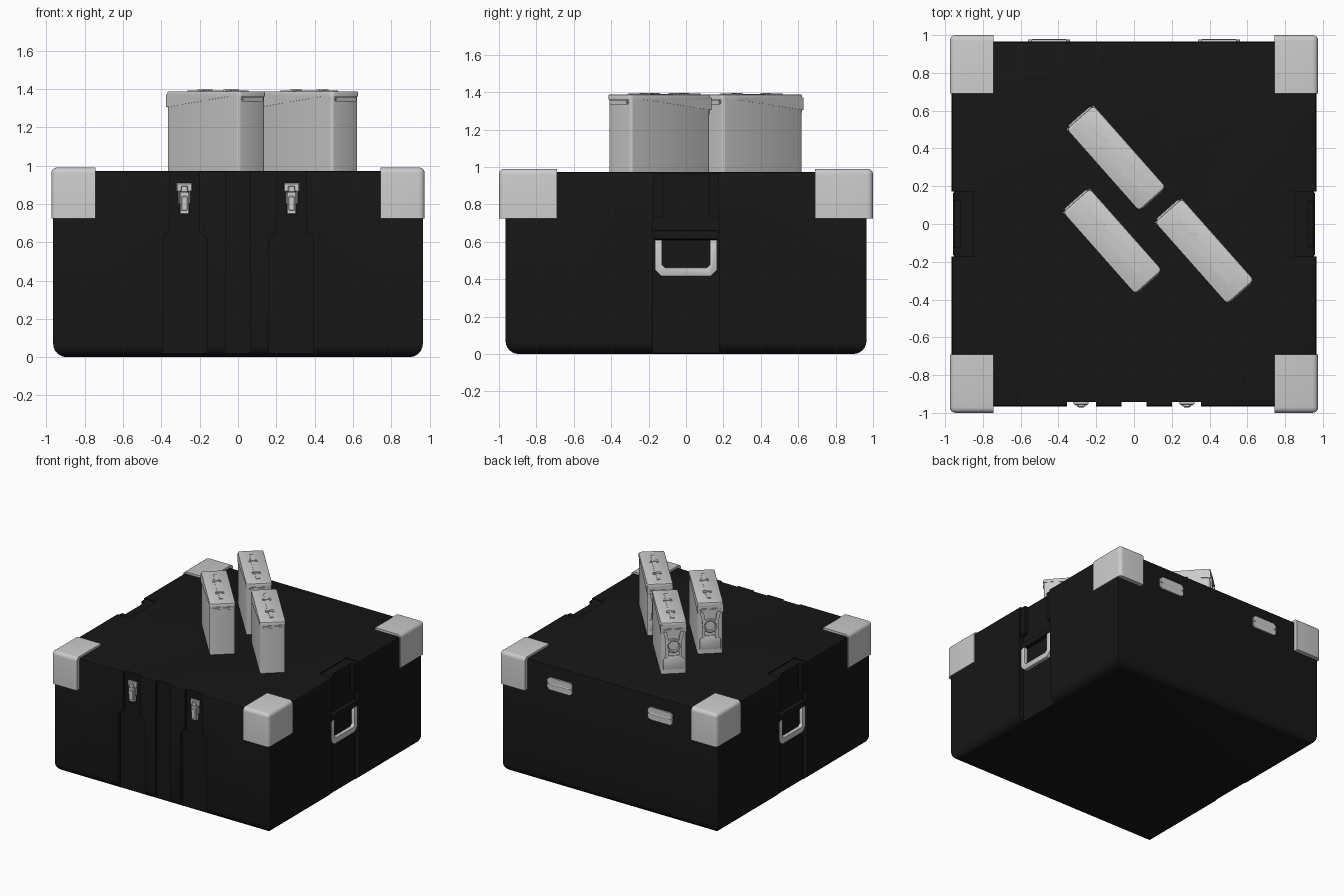
import bpy, bmesh, math
from mathutils import Vector

if "Cube" in bpy.data.objects:
    bpy.data.objects.remove(bpy.data.objects["Cube"])

black = bpy.data.materials.new("black_plastic")
black.diffuse_color = (0.008, 0.008, 0.008, 1)
black.use_nodes = True
black.node_tree.nodes["Principled BSDF"].inputs["Base Color"].default_value = black.diffuse_color


def finish(name, bm, mat=None, mirror=(False, False)):
    bmesh.ops.recalc_face_normals(bm, faces=bm.faces[:])
    me = bpy.data.meshes.new(name)
    bm.to_mesh(me)
    bm.free()
    ob = bpy.data.objects.new(name, me)
    bpy.context.collection.objects.link(ob)
    if mat:
        me.materials.append(mat)
    smooth(ob)
    if any(mirror):
        m = ob.modifiers.new("mirror", 'MIRROR')
        m.use_axis = (mirror[0], mirror[1], False)
    return ob


def smooth(ob):
    bpy.ops.object.select_all(action='DESELECT')
    bpy.context.view_layer.objects.active = ob
    ob.select_set(True)
    bpy.ops.object.shade_smooth_by_angle(angle=math.radians(35))


def add_box(bm, lo, hi, bevels=()):
    """Box between two corners; bevels = (test on edge midpoint and direction, width, segments)."""
    lo, hi = Vector(lo), Vector(hi)
    vs = bmesh.ops.create_cube(bm, size=1)["verts"]
    for v in vs:
        v.co = Vector([(lo[i] + hi[i]) / 2 + v.co[i] * (hi[i] - lo[i]) for i in range(3)])
    for test, width, seg in bevels:
        es = [e for e in bm.edges
              if test((e.verts[0].co + e.verts[1].co) / 2, (e.verts[1].co - e.verts[0].co).normalized())]
        bmesh.ops.bevel(bm, geom=es, offset=width, segments=seg, profile=0.5, affect='EDGES')


def box(name, lo, hi, bevels=(), **kw):
    bm = bmesh.new()
    add_box(bm, lo, hi, bevels)
    return finish(name, bm, **kw)


def prism(name, pts, axis, a, b, bevel=0, **kw):
    """Extrude a 2D outline along an axis from a to b."""
    place = {'x': lambda p, t: (t, p[0], p[1]), 'y': lambda p, t: (p[0], t, p[1]),
             'z': lambda p, t: (p[0], p[1], t)}[axis]
    bm = bmesh.new()
    f = bm.faces.new([bm.verts.new(place(p, a)) for p in pts])
    r = bmesh.ops.extrude_face_region(bm, geom=[f])
    d = Vector(place((0, 0), b - a))
    bmesh.ops.translate(bm, vec=d, verts=[g for g in r["geom"] if isinstance(g, bmesh.types.BMVert)])
    if bevel:
        bmesh.ops.bevel(bm, geom=bm.edges[:], offset=bevel, segments=2, profile=0.5, affect='EDGES')
    return finish(name, bm, **kw)


def cut(target, cutter):
    m = target.modifiers.new("cut", 'BOOLEAN')
    m.operation, m.solver, m.object = 'DIFFERENCE', 'EXACT', cutter
    bpy.context.view_layer.objects.active = target
    bpy.ops.object.modifier_apply(modifier=m.name)
    bpy.data.objects.remove(cutter)


upright = lambda c, d: abs(d.z) > 0.9

# Case body with rounded bottom and fine top edge
case = box("case_body", (-.965, -.965, 0), (.965, .965, .973),
           [(lambda c, d: c.z < 1e-4 and abs(d.z) < .1, .07, 6),
            (lambda c, d: c.z > .972 and abs(d.z) < .1, .01, 2)], mat=black)

# Recessed channels on the front and the two handle sides
cut(case, box("cut", (-.065, -1.1, -.1), (.065, -.942, 1.1)))
for s in (-1, 1):
    panel = [(.16, -.1), (.16, .62), (.19, .65), (.2, .652), (.2, 1.1),
             (.355, 1.1), (.355, .652), (.365, .65), (.395, .62), (.395, -.1)]
    cut(case, prism("cut", [(s * x, z) for x, z in panel], 'y', -1.1, -.942))
    side = [(-.18, -.1), (-.18, .725), (-.125, .735), (-.125, 1.1),
            (.125, 1.1), (.125, .735), (.18, .725), (.18, -.1)]
    cut(case, prism("cut", side, 'x', s * .922, s * 1.1))
    x0, x1 = sorted((s * .953, s * 1.1))
    cut(case, box("cut", (x0, -.172, .7), (x1, .172, 1.1)))
    x0, x1 = sorted((s * .85, s * 1.1))
    cut(case, box("cut", (x0, -.172, .965), (x1, .172, 1.1)))
smooth(case)

# Metal corner caps
box("corner_caps", (.745, .69, .725), (.975, 1.0, .99),
    [(lambda c, d: (c.z > .985 and (c.x > .97 or c.y > .995)) or (c.x > .97 and c.y > .995), .03, 4)],
    mirror=(True, True))

# Side carrying handles and their mounts
grip = [(-.167, .61), (-.167, .45), (-.132, .415), (.132, .415), (.167, .45), (.167, .61),
        (.128, .61), (.128, .478), (.112, .462), (-.112, .462), (-.128, .478), (-.128, .61)]
prism("side_handles", grip, 'x', .926, .957, bevel=.004, mirror=(True, False))
box("handle_mounts", (.91, -.168, .61), (.955, .168, .66),
    [(lambda c, d: abs(d.y) > .9 and c.x > .95, .012, 2)], mat=black, mirror=(True, False))

# Front latches: strike plate, side arms, lever and hook
bm = bmesh.new()
for lo, hi in [((.24, -.955, .865), (.32, -.935, .908)), ((.247, -.96, .8), (.256, -.935, .87)),
               ((.304, -.96, .8), (.313, -.935, .87)), ((.256, -.966, .748), (.304, -.935, .862)),
               ((.264, -.972, .765), (.296, -.96, .84)), ((.262, -.968, .862), (.298, -.95, .893))]:
    add_box(bm, lo, hi)
bmesh.ops.bevel(bm, geom=bm.edges[:], offset=.003, segments=1, affect='EDGES')
finish("front_latches", bm, mirror=(True, False))

# Back hinges: two leaves and a knuckle
for name, z0, z1, s in [("hinge_upper_leaf", .832, .88, 1), ("hinge_lower_leaf", .828, .78, -1)]:
    leaf = [(.34, z0), (.56, z0), (.56, z1 - s * .018), (.542, z1), (.358, z1), (.34, z1 - s * .018)]
    prism(name, leaf, 'y', .955, .977, mirror=(True, False))
ring = [(.968 + .011 * math.cos(a * math.pi / 6), .83 + .011 * math.sin(a * math.pi / 6)) for a in range(12)]
prism("hinge_knuckles", ring, 'x', .36, .54, mirror=(True, False))

# Metal can, built lengthwise along x with its latch at the -x end
can = [box("can_body", (-.283, -.093, .965), (.283, .093, 1.36), [(upright, .016, 3)])]
can.append(box("can_lid_top", (-.287, -.096, 1.36), (.29, .096, 1.388),
               [(upright, .02, 3), (lambda c, d: c.z > 1.387, .008, 2)]))
skirt = [(-.287, 1.37), (-.287, 1.305), (-.262, 1.308), (.2, 1.36), (.265, 1.362), (.265, 1.37)]
can.append(prism("can_lid_skirt", skirt, 'y', -.096, .096))

# Lid handle: grip strip held by two brackets
bm = bmesh.new()
for lo, hi in [((-.215, -.017, 1.38), (-.1, .017, 1.393)), ((.1, -.017, 1.38), (.215, .017, 1.393)),
               ((-.12, -.021, 1.38), (.12, .021, 1.391)),
               ((-.12, -.034, 1.38), (-.088, .034, 1.396)), ((.088, -.034, 1.38), (.12, .034, 1.396))]:
    add_box(bm, lo, hi)
bmesh.ops.bevel(bm, geom=bm.edges[:], offset=.004, segments=2, affect='EDGES')
can.append(finish("can_handle", bm))

# Can latch: lower pad, lever arms, hinge rod and round boss
pad = [(-.078, 1.01), (.078, 1.01), (.078, 1.09), (.05, 1.12), (-.05, 1.12), (-.078, 1.09)]
can.append(prism("can_latch_pad", pad, 'x', -.289, -.275, bevel=.003))
for s in (-1, 1):
    arm = [(s * .078, 1.315), (s * .05, 1.315), (s * .036, 1.24), (s * .04, 1.1), (s * .062, 1.1), (s * .06, 1.24)]
    can.append(prism("can_latch_arm", arm, 'x', -.295, -.275))
bm = bmesh.new()
add_box(bm, (-.296, -.08, 1.318), (-.28, .08, 1.34))
add_box(bm, (.28, -.075, 1.335), (.294, .075, 1.358))
bmesh.ops.bevel(bm, geom=bm.edges[:], offset=.005, segments=2, affect='EDGES')
can.append(finish("can_hinge_rods", bm))
bpy.ops.mesh.primitive_torus_add(major_radius=.047, minor_radius=.011, major_segments=32, minor_segments=8,
                                 location=(-.287, 0, 1.2), rotation=(0, math.pi / 2, 0))
boss = bpy.context.object
boss.name = "can_latch_ring"
smooth(boss)
bpy.ops.object.transform_apply(location=True, rotation=True, scale=True)
can.append(boss)

# Place the three cans diagonally on the lid
turn = math.radians(-48.5)
for i, (x, y) in enumerate([(-.095, .35), (-.115, -.09), (.372, -.143)]):
    for part in can:
        ob = part if i == 0 else part.copy()
        if i:
            bpy.context.collection.objects.link(ob)
        ob.location = (x, y, 0)
        ob.rotation_euler = (0, 0, turn)
